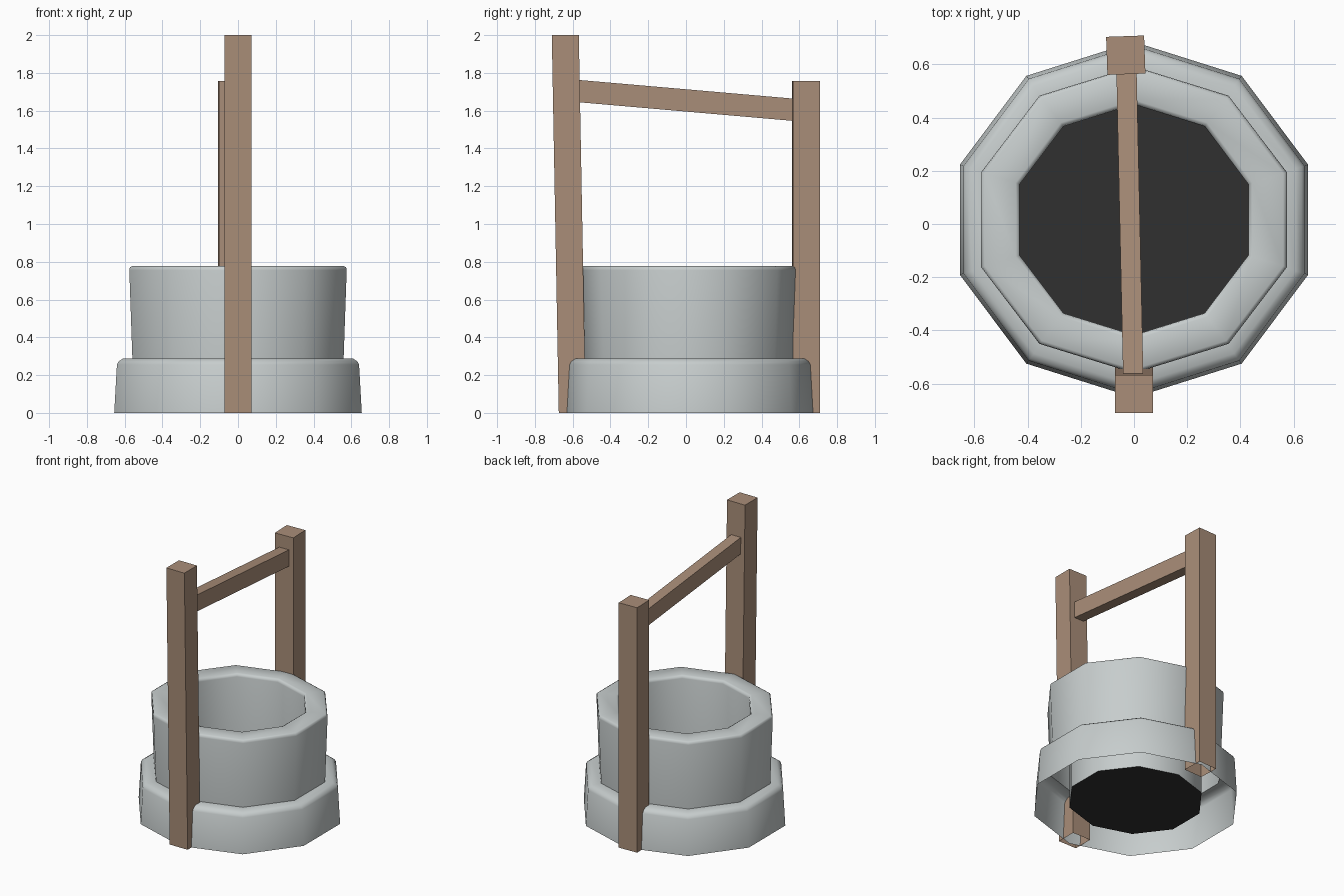
import bpy, math

if "Cube" in bpy.data.objects:
    bpy.data.objects.remove(bpy.data.objects["Cube"])

CY = 0.016  # stone ring sits slightly behind the origin
SIDES = 10


def material(name, rgb):
    m = bpy.data.materials.new(name)
    m.diffuse_color = (*rgb, 1)
    m.use_nodes = True
    m.node_tree.nodes["Principled BSDF"].inputs["Base Color"].default_value = m.diffuse_color
    return m


def make(name, verts, faces, mat=None, smooth=False):
    me = bpy.data.meshes.new(name)
    me.from_pydata(verts, [], faces)
    me.update()
    ob = bpy.data.objects.new(name, me)
    bpy.context.collection.objects.link(ob)
    if mat:
        me.materials.append(mat)
    if smooth:
        bpy.ops.object.select_all(action='DESELECT')
        ob.select_set(True)
        bpy.context.view_layer.objects.active = ob
        bpy.ops.object.shade_smooth_by_angle(angle=math.radians(50))
    return ob


def lathe(name, profile, cap=False, mat=None):
    """Ten-sided rings from (x radius, y radius, z), joined in order."""
    verts, faces = [], []
    for rx, ry, z in profile:
        for i in range(SIDES):
            a = math.pi / 2 + 2 * math.pi * i / SIDES
            verts.append((rx * math.cos(a), CY + ry * math.sin(a), z))
    for r in range(len(profile) - 1):
        for i in range(SIDES):
            j = (i + 1) % SIDES
            a, b = r * SIDES, (r + 1) * SIDES
            faces.append((a + i, a + j, b + j, b + i))
    if cap:
        last = (len(profile) - 1) * SIDES
        faces.append(tuple(last + i for i in range(SIDES)))
    return make(name, verts, faces, mat, smooth=True)


def post(name, bottom, top, size, turn=0.0):
    """Square post, open underneath, leaning from bottom to top."""
    h = size / math.sqrt(2)
    verts = []
    for x, y, z in (bottom, top):
        for i in range(4):
            a = math.radians(45 + 90 * i + turn)
            verts.append((x + h * math.cos(a), y + h * math.sin(a), z))
    faces = [(i, (i + 1) % 4, 4 + (i + 1) % 4, 4 + i) for i in range(4)]
    faces.append((4, 5, 6, 7))
    return make(name, verts, faces, wood)


wood = material("wood", (0.40, 0.27, 0.19))
stone = material("stone", (0.57, 0.61, 0.61))
dark = material("dark_hole", (0.03, 0.03, 0.03))

# Stone wall: open skirt, chamfered step, upper ring, rim and inner wall
lathe("stone_wall", [
    (0.689, 0.669, 0.0),
    (0.674, 0.655, 0.255),
    (0.664, 0.645, 0.273),
    (0.640, 0.622, 0.288),
    (0.588, 0.560, 0.288),
    (0.605, 0.577, 0.755),
    (0.602, 0.574, 0.770),
    (0.590, 0.562, 0.777),
    (0.468, 0.451, 0.777),
    (0.456, 0.438, 0.770),
    (0.452, 0.434, 0.755),
    (0.452, 0.434, 0.03),
], mat=stone)

# Dark floor closing the shaft
lathe("shaft_floor", [(0.452, 0.434, 0.03)], cap=True, mat=dark)

# Posts: tall leaning one in front, shorter upright one behind
post("front_post", (0, -0.602, 0), (0, -0.639, 2.0), 0.143)
post("back_post", (-0.031, 0.635, 0), (-0.031, 0.635, 1.758), 0.143, turn=2)

# Sloping crossbeam between the posts
ends = [(-0.003, -0.572, 1.645, 1.763), (-0.028, 0.566, 1.546, 1.664)]
w = 0.038
bv = []
for x, y, z0, z1 in ends:
    bv += [(x - w, y, z0), (x + w, y, z0), (x + w, y, z1), (x - w, y, z1)]
bf = [(i, (i + 1) % 4, 4 + (i + 1) % 4, 4 + i)[::-1] for i in range(4)]
make("crossbeam", bv, bf + [(0, 1, 2, 3), (7, 6, 5, 4)], wood)
